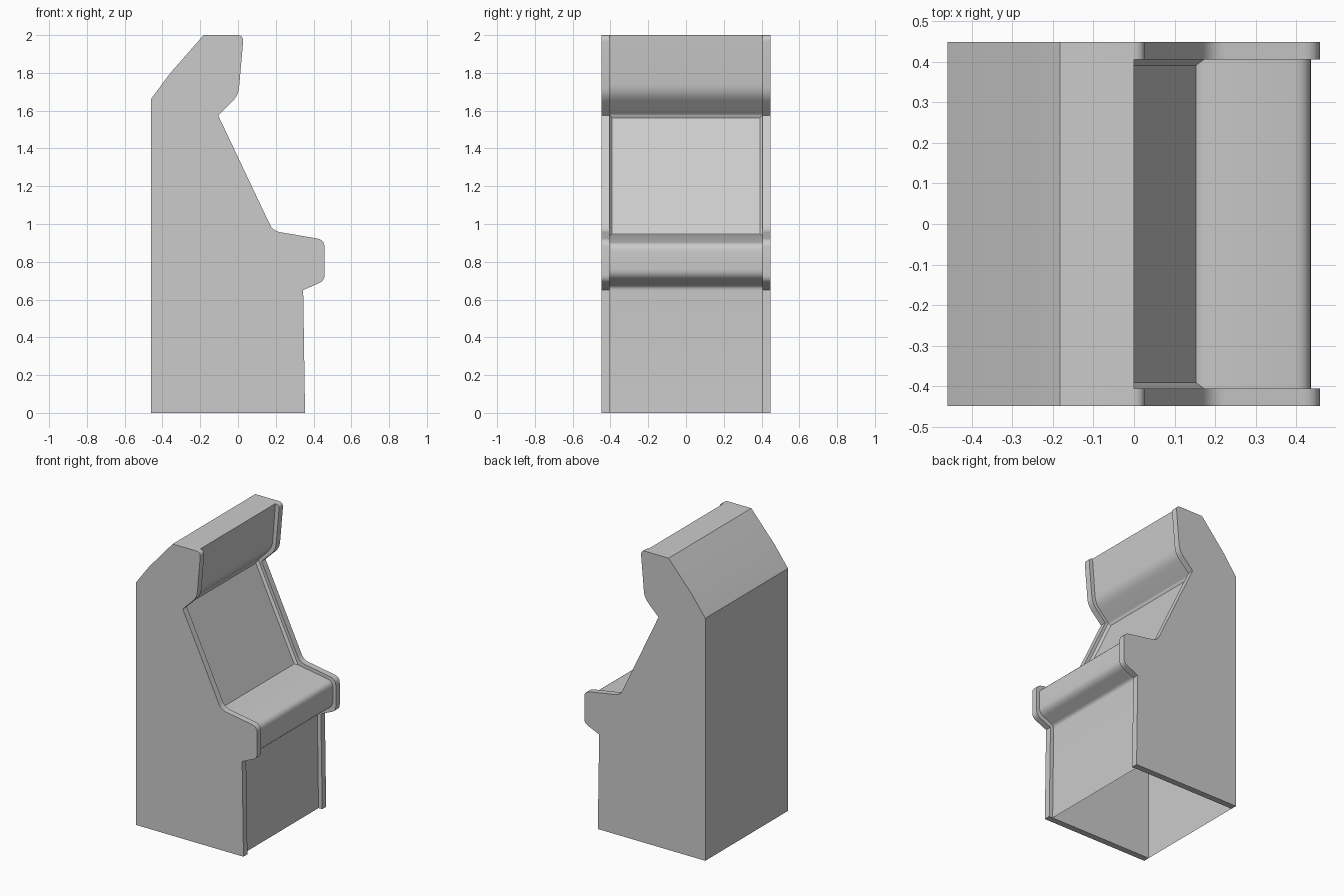
import bpy, bmesh
from mathutils import Vector

if "Cube" in bpy.data.objects:
    bpy.data.objects.remove(bpy.data.objects["Cube"])

HALF, INNER = 0.448, 0.405


def rounded(corners, closed, steps=5):
    """Turn (x, z, radius) corners into a profile with softened corners."""
    out = []
    n = len(corners)
    for i, (x, z, r) in enumerate(corners):
        p = Vector((x, z))
        if r == 0 or (not closed and i in (0, n - 1)):
            out.append(p)
            continue
        a = Vector(corners[i - 1][:2])
        b = Vector(corners[(i + 1) % n][:2])
        a = p + (a - p).normalized() * r
        b = p + (b - p).normalized() * r
        for k in range(steps + 1):
            t = k / steps
            out.append(a * (1 - t) ** 2 + p * 2 * t * (1 - t) + b * t * t)
    return out


def finish(name, bm):
    mesh = bpy.data.meshes.new(name)
    bm.to_mesh(mesh)
    bm.free()
    obj = bpy.data.objects.new(name, mesh)
    bpy.context.collection.objects.link(obj)
    bpy.ops.object.select_all(action='DESELECT')
    obj.select_set(True)
    bpy.context.view_layer.objects.active = obj
    bpy.ops.object.shade_smooth_by_angle(angle=0.5)
    return obj


def strip(bm, pts, y0, y1, closed):
    """Sweep a profile across y, returning both vertex rows and the faces."""
    rows = [[bm.verts.new((p.x, y, p.y)) for p in pts] for y in (y0, y1)]
    a, b = rows
    n = len(pts)
    faces = []
    for i in range(n if closed else n - 1):
        j = (i + 1) % n
        faces.append(bm.faces.new((a[i], a[j], b[j], b[i])))
    return a, b, faces


# shared back outline, from the floor up over the top
back = [(-0.46, 0, 0), (-0.46, 1.662, 0), (-0.36, 1.797, 0), (-0.182, 2.0, 0)]

# side panels
side = back + [(0.03, 2.0, 0.035), (0.002, 1.68, 0.045), (-0.105, 1.575, 0),
               (0.185, 0.963, 0.04), (0.458, 0.917, 0.04), (0.458, 0.70, 0.03),
               (0.345, 0.65, 0), (0.355, 0, 0)]
for name, y0, y1 in (("near_side_panel", -HALF, -INNER),
                     ("far_side_panel", INNER, HALF)):
    bm = bmesh.new()
    a, b, _ = strip(bm, rounded(side, True), y0, y1, True)
    bm.faces.new(a)
    bm.faces.new(b)
    bmesh.ops.recalc_face_normals(bm, faces=bm.faces)
    finish(name, bm)

# cabinet shell between the panels, open underneath, set back at the front
shell = back + [(0.0, 2.0, 0), (-0.024, 1.69, 0.05), (-0.13, 1.58, 0),
                (0.172, 0.94, 0), (0.436, 0.897, 0.04), (0.436, 0.722, 0.04),
                (0.318, 0.668, 0.02), (0.327, 0, 0)]
bm = bmesh.new()
_, _, faces = strip(bm, rounded(shell, False), -INNER, INNER, False)

# recessed screen in the sloping face
target = Vector((0.02, 0, 1.26))
screen = min(faces, key=lambda f: (f.calc_center_median() - target).length)
bmesh.ops.inset_individual(bm, faces=[screen], thickness=0.06, depth=0)
bmesh.ops.inset_individual(bm, faces=[screen], thickness=0.02, depth=-0.015)
finish("cabinet_shell", bm)
